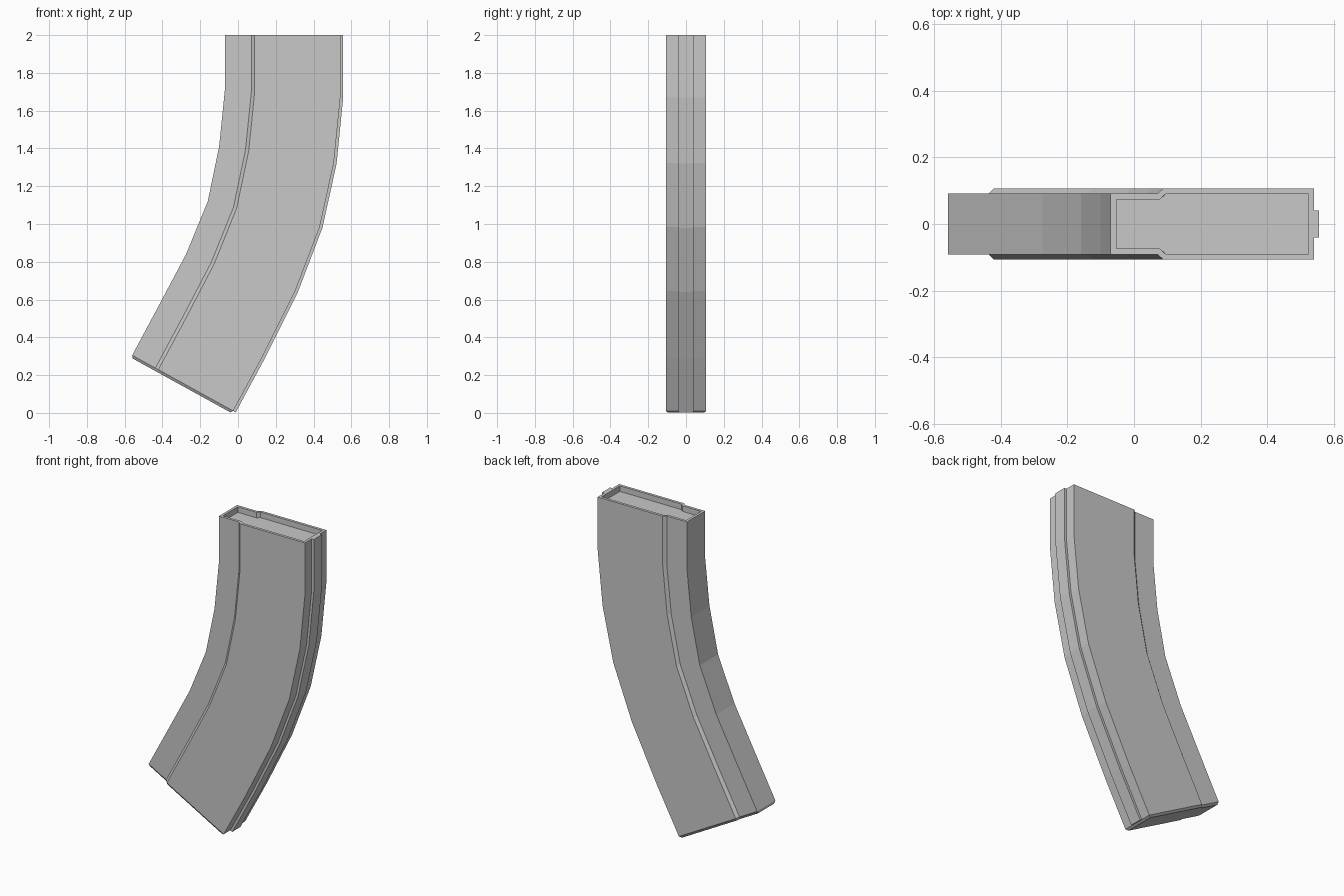
import bpy, bmesh
from mathutils import Vector

cube = bpy.data.objects.get("Cube")
if cube:
    bpy.data.objects.remove(cube, do_unlink=True)

grey = bpy.data.materials.new("plain grey")
grey.use_nodes = True
color = (0.58, 0.58, 0.58, 1)
grey.diffuse_color = color
grey.node_tree.nodes["Principled BSDF"].inputs["Base Color"].default_value = color

# Curved guide rails (x, z), from the top opening down to the base
inner = [(-0.07, 2), (-0.07, 1.705), (-0.10, 1.41), (-0.16, 1.12),
         (-0.275, 0.84), (-0.413, 0.58), (-0.56, 0.305)]
outer = [(0.557, 2), (0.557, 1.67), (0.522, 1.32), (0.447, 0.98),
         (0.317, 0.64), (0.14, 0.285), (-0.012, 0.003)]


def loft(name, section):
    """Sweep a closed (fraction across, y) section along the two rails."""
    bm = bmesh.new()
    rings = []
    for a, b in zip(inner, outer):
        start, end = Vector((a[0], 0, a[1])), Vector((b[0], 0, b[1]))
        rings.append([bm.verts.new(start.lerp(end, t) + Vector((0, y, 0)))
                      for t, y in section])
    n = len(section)
    for r, s in zip(rings, rings[1:]):
        for i in range(n):
            j = (i + 1) % n
            bm.faces.new((r[i], r[j], s[j], s[i]))
    top = bm.faces.new(rings[0])
    base = bm.faces.new(rings[-1])
    bmesh.ops.recalc_face_normals(bm, faces=bm.faces[:])
    return name, bm, top, base


def finish(name, bm):
    mesh = bpy.data.meshes.new(name)
    bm.to_mesh(mesh)
    bm.free()
    mesh.materials.append(grey)
    obj = bpy.data.objects.new(name, mesh)
    bpy.context.collection.objects.link(obj)


# Main casing: narrow front strip stepping out to the wide body
half = [(0, 0.091), (0.224, 0.091), (0.252, 0.107), (0.976, 0.107)]
section = half + [(t, -y) for t, y in reversed(half)]
name, bm, top, base = loft("curved_casing", section)
# Chamfered base
bmesh.ops.inset_region(bm, faces=[base], thickness=0.01, depth=0.014,
                       use_even_offset=True)
# Rim and shallow recess at the top
bmesh.ops.inset_region(bm, faces=[top], thickness=0.017, use_even_offset=True)
bmesh.ops.inset_region(bm, faces=[top], thickness=0.0005, depth=-0.035,
                       use_even_offset=True)
finish(name, bm)

# Raised spine along the outer curve
name, bm, top, base = loft("spine_rib", [(0.976, 0.04), (1, 0.04),
                                         (1, -0.04), (0.976, -0.04)])
finish(name, bm)
